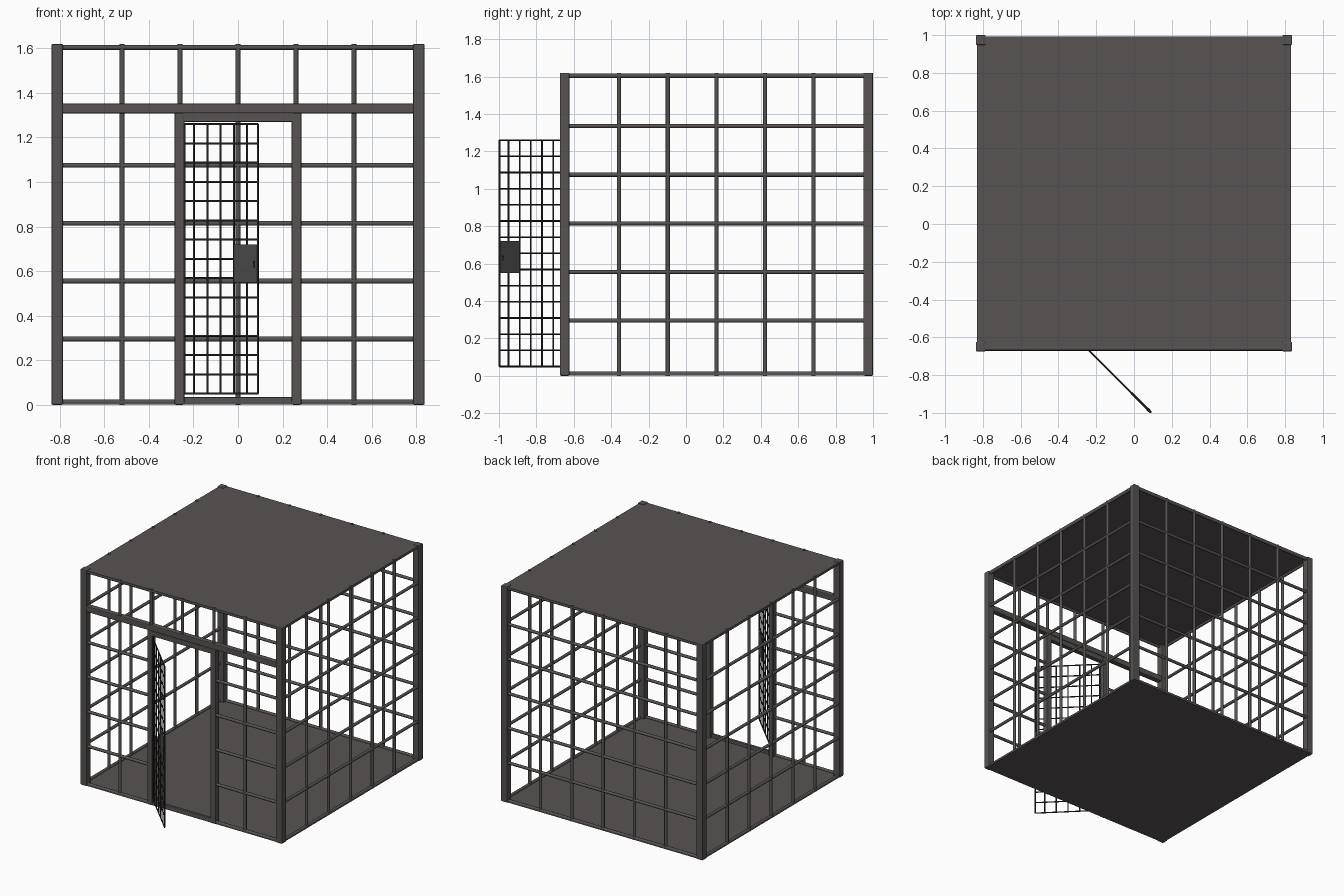
import bpy, bmesh, math
from mathutils import Matrix, Vector

cube = bpy.data.objects.get("Cube")
if cube:
    bpy.data.objects.remove(cube, do_unlink=True)


def material(name, rgb):
    m = bpy.data.materials.new(name)
    m.use_nodes = True
    m.diffuse_color = (*rgb, 1)
    m.node_tree.nodes["Principled BSDF"].inputs["Base Color"].default_value = (*rgb, 1)
    return m


IRON = material("warm_iron", (0.095, 0.088, 0.084))
WIRE = material("dark_wire", (0.03, 0.029, 0.028))
LOCK = material("lock_grey", (0.08, 0.079, 0.077))
HOLE = material("keyhole_black", (0.01, 0.01, 0.01))

CY = 0.1625        # cage centre in y
HALF = 0.8375      # outer half width
HEIGHT = 1.62
RAIL = 0.82        # bar centre line, from cage centre
STEP = 0.26        # bar spacing
R = 0.011          # bar radius
POST = 0.052
CAGE = Matrix.Translation((0, CY, 0))


def finish(name, bm, mat, place=CAGE, smooth=False, bevel=0):
    mesh = bpy.data.meshes.new(name)
    bm.to_mesh(mesh)
    bm.free()
    mesh.materials.append(mat)
    obj = bpy.data.objects.new(name, mesh)
    bpy.context.collection.objects.link(obj)
    obj.matrix_world = place
    if bevel:
        mod = obj.modifiers.new("soft_edges", "BEVEL")
        mod.width = bevel
        mod.segments = 2
    if smooth:
        bpy.ops.object.select_all(action="DESELECT")
        obj.select_set(True)
        bpy.context.view_layer.objects.active = obj
        bpy.ops.object.shade_smooth_by_angle(angle=math.radians(50))
    return obj


def rod(bm, a, b, radius, sides=12):
    a, b = Vector(a), Vector(b)
    d = b - a
    m = Matrix.Translation((a + b) / 2) @ d.to_track_quat("Z", "Y").to_matrix().to_4x4()
    bmesh.ops.create_cone(bm, cap_ends=True, segments=sides, radius1=radius,
                          radius2=radius, depth=d.length, matrix=m)


def box(bm, lo, hi):
    lo, hi = Vector(lo), Vector(hi)
    m = Matrix.Translation((lo + hi) / 2) @ Matrix.Diagonal((*(hi - lo), 1))
    bmesh.ops.create_cube(bm, size=1, matrix=m)


# Floor and roof sheets
for name, z in (("floor_sheet", 0.001), ("roof_sheet", HEIGHT - 0.012)):
    bm = bmesh.new()
    box(bm, (-0.83, -0.83, z), (0.83, 0.83, z + 0.008))
    finish(name, bm, IRON)

# Four corner posts
bm = bmesh.new()
for sx in (-1, 1):
    for sy in (-1, 1):
        c = HALF - POST / 2
        h = POST / 2
        box(bm, (sx * c - h, sy * c - h, 0), (sx * c + h, sy * c + h, HEIGHT))
finish("corner_posts", bm, IRON, bevel=0.006)

# Barred walls: each is laid out as the front wall, then turned into place
levels = [0.295 + STEP * i for i in range(5)]
stations = [STEP * i for i in range(-2, 3)]
BEAM = 1.33
JAMB = 0.263
for name, turns in (("front", 0), ("right", 1), ("back", 2), ("left", 3)):
    bm = bmesh.new()
    end = HALF - POST / 2
    front = name == "front"
    for z in (0.012, HEIGHT - 0.016):
        rod(bm, (-end, -RAIL, z), (end, -RAIL, z), R)
    for x in stations:
        low = BEAM if front and abs(x) < 0.3 else 0
        rod(bm, (x, -RAIL, low), (x, -RAIL, HEIGHT), R)
    for z in levels:
        if not front:
            rod(bm, (-end, -RAIL, z), (end, -RAIL, z), R)
        elif z < BEAM - 0.1:
            for s in (-1, 1):
                rod(bm, (s * JAMB, -RAIL, z), (s * end, -RAIL, z), R)
    finish(name + "_wall_bars", bm, IRON,
           CAGE @ Matrix.Rotation(turns * math.pi / 2, 4, "Z"), smooth=True)

# Doorway: long beam, jambs, lintel and threshold
bm = bmesh.new()
box(bm, (-0.79, -HALF + 0.002, 1.308), (0.79, -0.793, 1.352))
finish("door_beam", bm, IRON, bevel=0.006)
bm = bmesh.new()
for s in (-1, 1):
    box(bm, (s * JAMB - 0.022, -HALF + 0.002, 0), (s * JAMB + 0.022, -0.793, 1.31))
finish("door_jambs", bm, IRON, bevel=0.006)
bm = bmesh.new()
box(bm, (-0.25, -0.834, 1.27), (0.25, -0.797, 1.31))
box(bm, (-0.25, -0.83, 0.002), (0.25, -0.81, 0.034))
finish("door_lintel_and_threshold", bm, IRON, bevel=0.004)

# Open mesh door, swung outward about its hinge edge
DOOR = Matrix.Translation((-0.24, -0.668, 0)) @ Matrix.Rotation(-math.pi / 4, 4, "Z")
WIDTH, LOW, HIGH = 0.465, 0.05, 1.26
bm = bmesh.new()
for u in [0, WIDTH] + [0.06 + 0.0843 * i for i in range(5)]:
    rod(bm, (u, 0, LOW), (u, 0, HIGH), 0.0045, 8)
for i in range(15):
    z = LOW + (HIGH - LOW) * i / 14
    rod(bm, (0, 0, z), (WIDTH, 0, z), 0.0045, 8)
finish("door_mesh", bm, WIRE, DOOR, smooth=True)

# Hinge pins between door and jamb
bm = bmesh.new()
for z in (0.25, 1.05):
    rod(bm, (-0.006, 0, z), (-0.006, 0, z + 0.06), 0.007)
finish("door_hinges", bm, WIRE, DOOR, smooth=True)

# Lock box with a keyhole on both faces
bm = bmesh.new()
box(bm, (0.32, -0.007, 0.55), (WIDTH + 0.001, 0.007, 0.72))
finish("lock_box", bm, LOCK, DOOR)
bm = bmesh.new()
rod(bm, (0.448, -0.0085, 0.638), (0.448, 0.0085, 0.638), 0.007)
box(bm, (0.445, -0.0085, 0.615), (0.451, 0.0085, 0.638))
finish("keyhole", bm, HOLE, DOOR)
